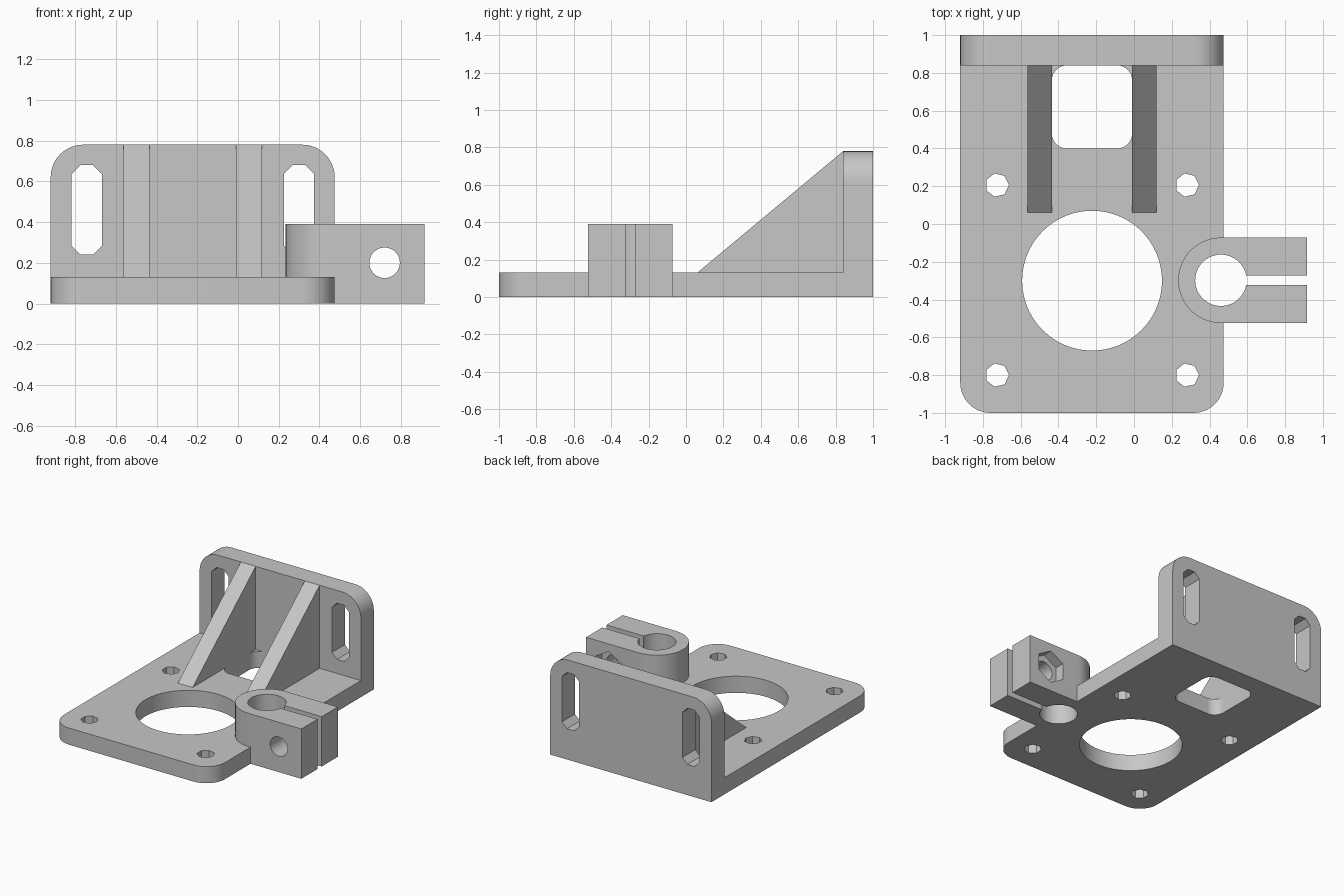
import bpy, bmesh
from math import pi, cos, sin, radians

if "Cube" in bpy.data.objects:
    bpy.data.objects.remove(bpy.data.objects["Cube"])

GREY = (0.57, 0.57, 0.57, 1)
mat = bpy.data.materials.new("plain grey")
mat.use_nodes = True
mat.diffuse_color = GREY
mat.node_tree.nodes["Principled BSDF"].inputs["Base Color"].default_value = GREY


def arc(cx, cy, r, start, end, steps):
    angles = [radians(start + (end - start) * i / steps) for i in range(steps + 1)]
    return [(cx + r * cos(a), cy + r * sin(a)) for a in angles]


def circle(cx, cy, r, sides=64, turn=0):
    return arc(cx, cy, r, turn, turn + 360, sides)[:-1]


def rect(x0, x1, y0, y1, low=0, high=0):
    """Rectangle with one radius for its low corners and one for its high corners."""
    pts = []
    for x, y, r, start in ((x0, y0, low, 180), (x1, y0, low, 270),
                           (x1, y1, high, 0), (x0, y1, high, 90)):
        if r:
            cx = x + r if x == x0 else x - r
            cy = y + r if y == y0 else y - r
            pts += arc(cx, cy, r, start, start + 90, 12)
        else:
            pts.append((x, y))
    return pts


def prism(name, outline, lo, hi, axis="z"):
    """Extrude a flat outline along an axis."""
    place = {"x": lambda a, b, h: (h, a, b),
             "y": lambda a, b, h: (a, h, b),
             "z": lambda a, b, h: (a, b, h)}[axis]
    bm = bmesh.new()
    base, top = [[bm.verts.new(place(a, b, h)) for a, b in outline] for h in (lo, hi)]
    bm.faces.new(base)
    bm.faces.new(top)
    n = len(base)
    for i in range(n):
        j = (i + 1) % n
        bm.faces.new((base[i], base[j], top[j], top[i]))
    bmesh.ops.recalc_face_normals(bm, faces=bm.faces)
    mesh = bpy.data.meshes.new(name)
    bm.to_mesh(mesh)
    bm.free()
    mesh.materials.append(mat)
    obj = bpy.data.objects.new(name, mesh)
    bpy.context.collection.objects.link(obj)
    return obj


def activate(obj):
    bpy.ops.object.select_all(action="DESELECT")
    obj.select_set(True)
    bpy.context.view_layer.objects.active = obj


def combine(obj, tool, operation="DIFFERENCE"):
    mod = obj.modifiers.new(operation.lower(), "BOOLEAN")
    mod.operation, mod.solver, mod.object = operation, "EXACT", tool
    activate(obj)
    bpy.ops.object.modifier_apply(modifier=mod.name)
    bpy.data.objects.remove(tool)


LEFT, RIGHT, MID = 0.475, -0.92, -0.222
THICK, WALL_Y, WALL_TOP = 0.13, 0.84, 0.78
CLAMP_X, CLAMP_Y, CLAMP_TOP = 0.46, -0.298, 0.39

# Base plate and upright wall, joined into one angle bracket
bracket = prism("angle_bracket", rect(RIGHT, LEFT, -1, 1, low=0.16), 0, THICK)
wall = prism("wall", rect(RIGHT, LEFT, 0, WALL_TOP, high=0.16), WALL_Y, 1, "y")
combine(bracket, wall, "UNION")

# Motor opening, window between the ribs and four screw holes
combine(bracket, prism("motor_cutter", circle(MID, -0.3, 0.37, 96), -0.1, 0.3))
combine(bracket, prism("window_cutter",
                       rect(-0.435, -0.01, 0.4, WALL_Y, 0.08, 0.08), -0.1, THICK + 0.001))
for sx in (-1, 1):
    for sy in (-1, 1):
        outline = circle(MID + sx * 0.503, -0.297 + sy * 0.503, 0.063, 7)
        combine(bracket, prism("screw_cutter", outline, -0.1, 0.3))

# Upright slots in the wall
for sx in (-1, 1):
    x = MID + sx * 0.521
    outline = arc(x, 0.606, 0.08, 22.5, 157.5, 3) + arc(x, 0.314, 0.08, 202.5, 337.5, 3)
    combine(bracket, prism("slot_cutter", outline, 0.7, 1.1, "y"))

# Split clamp: rounded end, square jaws
R = 0.226
clamp_outline = arc(CLAMP_X, CLAMP_Y, R, 90, 270, 40)
clamp_outline += [(0.915, CLAMP_Y - R), (0.915, CLAMP_Y + R)]
combine(bracket, prism("seat_cutter", clamp_outline, -0.1, 0.3))
clamp = prism("rod_clamp", clamp_outline, 0, CLAMP_TOP)
combine(clamp, prism("bore_cutter", circle(CLAMP_X, CLAMP_Y, 0.136), -0.1, 0.5))
combine(clamp, prism("gap_cutter",
                     rect(CLAMP_X, 1.1, CLAMP_Y - 0.026, CLAMP_Y + 0.026), -0.1, 0.5))
combine(clamp, prism("bolt_cutter", circle(0.72, 0.2, 0.075, 32), -0.7, 0.1, "y"))
combine(clamp, prism("nut_cutter", circle(0.72, 0.2, 0.13, 6, 30), -0.15, 0.1, "y"))

# Triangular stiffening ribs
parts = [bracket, clamp]
for name, x0, x1 in (("right_rib", -0.563, -0.435), ("left_rib", -0.01, 0.118)):
    profile = [(0.06, THICK), (WALL_Y, THICK), (WALL_Y, WALL_TOP)]
    parts.append(prism(name, profile, x0, x1, "x"))

for part in parts:
    activate(part)
    bpy.ops.object.shade_smooth_by_angle(angle=radians(30))
